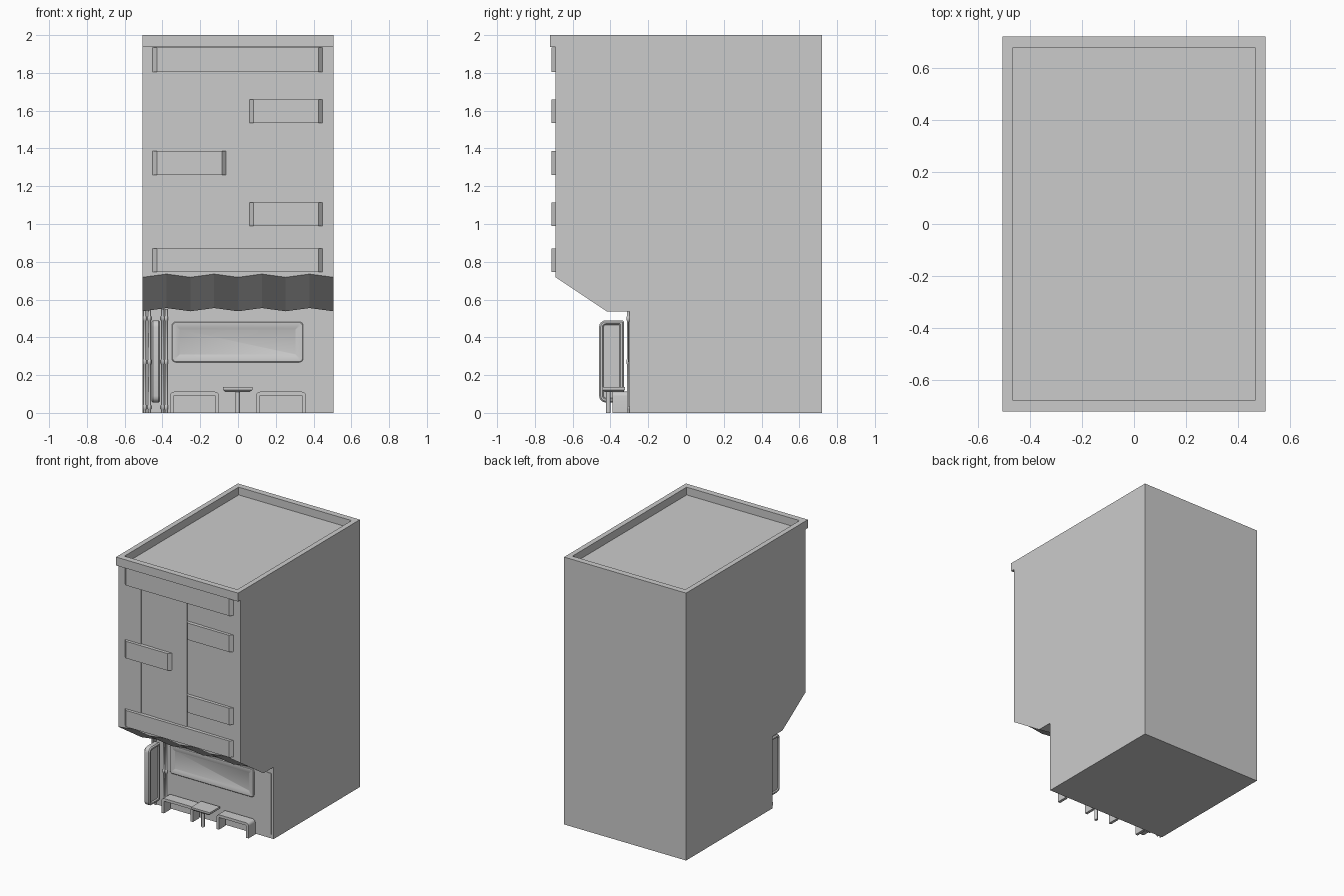
import bpy, bmesh, math

if "Cube" in bpy.data.objects:
    bpy.data.objects.remove(bpy.data.objects["Cube"])


def finish(bm, name, smooth=None):
    bmesh.ops.recalc_face_normals(bm, faces=bm.faces)
    me = bpy.data.meshes.new(name)
    bm.to_mesh(me)
    bm.free()
    ob = bpy.data.objects.new(name, me)
    bpy.context.collection.objects.link(ob)
    if smooth:
        bpy.ops.object.select_all(action='DESELECT')
        ob.select_set(True)
        bpy.context.view_layer.objects.active = ob
        bpy.ops.object.shade_smooth_by_angle(angle=math.radians(smooth))
    return ob


def loft(name, rings, smooth=None):
    """Skin equal-length rings of points and cap both ends."""
    bm = bmesh.new()
    vs = [[bm.verts.new(p) for p in ring] for ring in rings]
    n = len(vs[0])
    for a, b in zip(vs, vs[1:]):
        for i in range(n):
            bm.faces.new((a[i], a[(i + 1) % n], b[(i + 1) % n], b[i]))
    bm.faces.new(vs[0])
    bm.faces.new(vs[-1])
    return finish(bm, name, smooth)


def rect(x0, x1, y0, y1, z):
    return [(x0, y0, z), (x1, y0, z), (x1, y1, z), (x0, y1, z)]


def box(name, x0, x1, y0, y1, z0, z1):
    return loft(name, [rect(x0, x1, y0, y1, z0), rect(x0, x1, y0, y1, z1)])


def rrect(u0, u1, v0, v1, r_lo, r_hi, inset, n=4):
    """Rounded rectangle; separate radii on the low-u and high-u side."""
    u0, u1, v0, v1 = u0 + inset, u1 - inset, v0 + inset, v1 - inset
    a, b = max(r_lo - inset, .003), max(r_hi - inset, .003)
    pts = []
    for cu, cv, r, start in ((u1 - b, v1 - b, b, 0), (u0 + a, v1 - a, a, 90),
                             (u0 + a, v0 + a, a, 180), (u1 - b, v0 + b, b, 270)):
        for i in range(n + 1):
            t = math.radians(start + 90 * i / n)
            pts.append((cu + r * math.cos(t), cv + r * math.sin(t)))
    return pts


def revolve(name, x, y, prof, n=10):
    return loft(name, [[(x + r * math.cos(2 * math.pi * i / n),
                         y + r * math.sin(2 * math.pi * i / n), z)
                        for i in range(n)] for r, z in prof], 40)


W = 0.505

# main building volume, set back at street level
side = [(-.30, 0), (.72, 0), (.72, 1.94), (-.68, 1.94), (-.68, .745), (-.30, .745)]
loft("building_body", [[(x, y, z) for y, z in side] for x in (-W, W)])

# roof parapet with sunken roof floor
loft("roof_parapet", [rect(-W, W, -.72, .72, 1.937), rect(-W, W, -.72, .72, 2),
                      rect(-.467, .467, -.675, .675, 2),
                      rect(-.467, .467, -.675, .675, 1.942)])

# pleated canopy sloping back under the upper storey
rings = []
for i in range(9):
    x = -W + 2 * W * i / 8
    w = .017 * (i % 2)
    rings.append([(x, -.69, .747), (x, -.69, .718 + w), (x, -.42, .538 + w),
                  (x, -.29, .538 + w), (x, -.29, .747)])
loft("pleated_canopy", rings)

# corner pillars of the upper facade
for s, n in ((-1, "left"), (1, "right")):
    a, b = sorted((s * .449, s * W))
    box(n + "_facade_pillar", a, b, -.69, -.67, .745, 1.94)

# vertical boards with small steps in depth
xs = [-.449, -.32, -.2, -.06, .06, .19, .31, .449]
for i, (a, b) in enumerate(zip(xs, xs[1:])):
    box(f"vertical_board_{i}", a, b, -.69 + (0, .005, .002)[i % 3], -.67, .745, 1.94)

# horizontal boards with slanted ends
for i, (a, b, z0, z1) in enumerate([(-.452, .447, 1.805, 1.935), (.06, .447, 1.535, 1.66),
                                    (-.452, -.063, 1.26, 1.387), (.06, .447, .99, 1.115),
                                    (-.452, .447, .747, .87)]):
    loft(f"cross_board_{i}", [[(a, -.685, z), (a, -.69, z), (a + .022, -.712, z),
                               (b - .022, -.712, z), (b, -.69, z), (b, -.685, z)]
                              for z in (z0, z1)])

# shop window with dished pane
loft("shop_window", [[(u, y, v) for u, v in rrect(-.35, .345, .268, .482, .02, .02, d)]
                     for d, y in ((0, -.295), (0, -.305), (.004, -.308), (.03, -.308),
                                  (.04, -.302))], 30)

# door panel on the right
box("door_panel", .375, .488, -.304, -.29, .03, .487)

# upright lantern board hanging off the facade
loft("lantern_board", [[(x, u, v) for u, v in rrect(-.46, -.328, .055, .49, .035, .012, d)]
                       for d, x in ((.024, -.451), (.018, -.459), (.008, -.459), (0, -.451),
                                    (0, -.42), (.008, -.412), (.018, -.412), (.024, -.420))], 30)

# drain pipes with joint collars
for i, x in enumerate((-.494, -.469, -.399, -.38)):
    prof = [(.007, 0)]
    for z in (.03, .27, .5):
        prof += [(.007, z - .013), (.010, z - .009), (.010, z + .009), (.007, z + .013)]
    revolve(f"wall_pipe_{i}", x, -.306, prof + [(.007, .55)])

# benches: inverted U with rounded top corners
for n, a, b in (("left_bench", -.36, -.1), ("right_bench", .095, .36)):
    def arch(d, r):
        pts = [(a + d, 0)]
        for c, st in ((a + d + r, 180), (b - d - r, 90)):
            for i in range(5):
                t = math.radians(st - 22.5 * i)
                pts.append((c + r * math.cos(t), .112 - d - r + r * math.sin(t)))
        return pts + [(b - d, 0)]
    outer, inner = arch(0, .022), arch(.02, .006)
    bm = bmesh.new()
    sets = [[bm.verts.new((u, y, v)) for u, v in o]
            for o, y in ((outer, -.39), (outer, -.31), (inner, -.31), (inner, -.39))]
    m = len(outer)
    for k in range(4):
        p, q = sets[k], sets[(k + 1) % 4]
        for i in range(m - 1):
            bm.faces.new((p[i], p[i + 1], q[i + 1], q[i]))
    for i in (0, -1):
        bm.faces.new([s[i] for s in sets])
    finish(bm, n, 30)

# small table on a single stem
loft("table_top", [rect(-.066, .062, -.43, -.335, .11), rect(-.08, .076, -.442, -.322, .122),
                   rect(-.08, .076, -.442, -.322, .136)])
revolve("table_stem", -.002, -.411, [(.012, 0), (.012, .112)])
